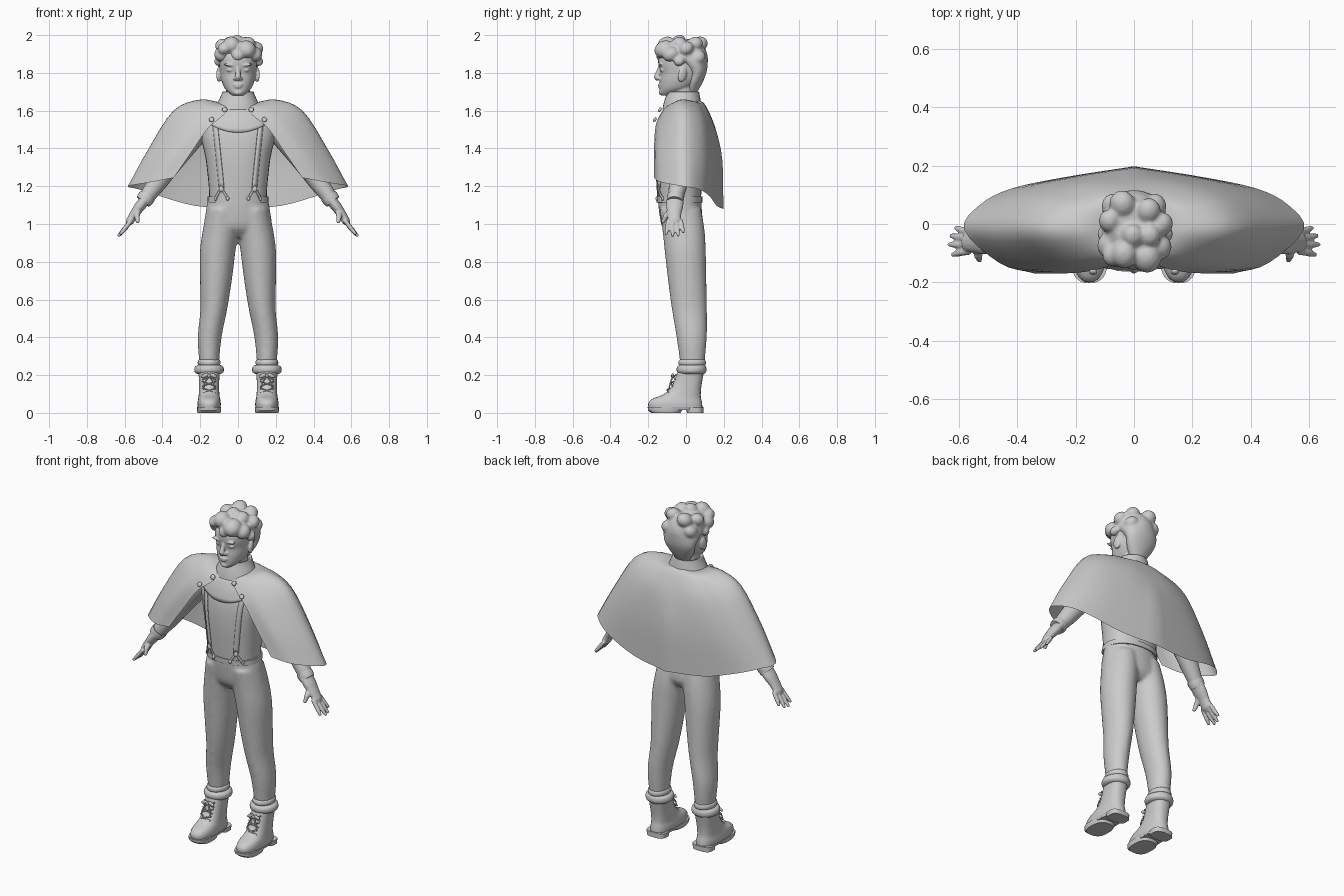
import bpy, bmesh, math
from mathutils import Vector, Matrix

GREY = bpy.data.materials.new("plain_grey")
GREY.diffuse_color = (0.6, 0.6, 0.6, 1)
N = 32


def finish(name, bm, mirror=False, angle=50):
    bmesh.ops.recalc_face_normals(bm, faces=bm.faces)
    me = bpy.data.meshes.new(name)
    bm.to_mesh(me)
    bm.free()
    ob = bpy.data.objects.new(name, me)
    bpy.context.collection.objects.link(ob)
    me.materials.append(GREY)
    me.shade_smooth()
    me.set_sharp_from_angle(angle=math.radians(angle))
    if mirror:
        ob.modifiers.new("mirror", 'MIRROR').use_clip = True
    return ob


def blend(ob, voxel, smooth=4):
    """Fuse overlapping volumes into one smooth skin, before any mirroring."""
    m = ob.modifiers.new("fuse", 'REMESH')
    m.mode, m.voxel_size, m.use_smooth_shade = 'VOXEL', voxel, True
    s = ob.modifiers.new("soften", 'SMOOTH')
    s.iterations, s.factor = smooth, 0.5


def skin(bm, rings, caps=True):
    vs = [[bm.verts.new(p) for p in r] for r in rings]
    for a, b in zip(vs, vs[1:]):
        for i in range(len(a)):
            j = (i + 1) % len(a)
            bm.faces.new((a[i], a[j], b[j], b[i]))
    if caps:
        bm.faces.new(vs[0])
        bm.faces.new(vs[-1])


def catmull(pts, steps):
    """Smooth samples through a list of number tuples."""
    P = [Vector(p) for p in pts]
    P = [P[0] * 2 - P[1]] + P + [P[-1] * 2 - P[-2]]
    out = []
    for a, b, c, d in zip(P, P[1:], P[2:], P[3:]):
        for k in range(steps):
            t = k / steps
            out.append(0.5 * (2 * b + (c - a) * t + (2 * a - 5 * b + 4 * c - d) * t ** 2
                              + (3 * b - a - 3 * c + d) * t ** 3))
    return out + [P[-2]]


def loft(bm, rows, steps=3, power=2.0, side=1, caps=True):
    """Stack of horizontal ovals; a row is (z, centre x, front y, back y, half width)."""
    rings = []
    for z, cx, y0, y1, rx in catmull(rows, steps):
        ring = []
        for i in range(N):
            a = 2 * math.pi * i / N
            c, s = math.cos(a), math.sin(a)
            e = 2 / power
            ring.append((side * (cx + rx * math.copysign(abs(c) ** e, c)),
                         (y0 + y1) / 2 + (y1 - y0) / 2 * math.copysign(abs(s) ** e, s), z))
        rings.append(ring)
    skin(bm, rings, caps)


def tube(bm, pts, n=12, flat=1.0):
    """Round limb through (x, y, z, radius) points; flat scales it across y."""
    P = [Vector(p[:3]) for p in pts]
    rings = []
    for i, p in enumerate(P):
        d = (P[min(i + 1, len(P) - 1)] - P[max(i - 1, 0)]).normalized()
        ref = Vector((0, 1, 0)) if abs(d.y) < 0.9 else Vector((1, 0, 0))
        u = (ref - d * ref.dot(d)).normalized()
        v = d.cross(u)
        r = pts[i][3]
        rings.append([p + r * (flat * math.cos(2 * math.pi * k / n) * u
                               + math.sin(2 * math.pi * k / n) * v) for k in range(n)])
    skin(bm, rings)


def ball(bm, c, s, rot=(0, 0, 0)):
    R = Matrix.Rotation(rot[0], 4, 'X') @ Matrix.Rotation(rot[1], 4, 'Y') @ Matrix.Rotation(rot[2], 4, 'Z')
    bmesh.ops.create_uvsphere(bm, u_segments=16, v_segments=10, radius=1,
                              matrix=Matrix.Translation(c) @ R @ Matrix.Diagonal((*s, 1)))


# trousers: two legs fused with the hips
bm = bmesh.new()
for s in (-1, 1):
    loft(bm, [(0.26, .153, -.03, .098, .052), (0.40, .15, -.05, .11, .063), (0.55, .128, -.075, .11, .071),
              (0.70, .117, -.095, .108, .084), (0.85, .108, -.112, .105, .094), (0.97, .092, -.125, .098, .094),
              (1.08, .08, -.14, .08, .083)], side=s)
loft(bm, [(0.93, 0, -.08, .06, .10), (0.98, 0, -.125, .09, .175), (1.06, 0, -.142, .085, .172),
          (1.14, 0, -.15, .08, .158)])
blend(finish("trousers", bm), 0.011)

# shirt torso
TORSO = [(1.11, 0, -.15, .08, .152), (1.2, 0, -.156, .082, .155), (1.35, 0, -.163, .09, .172),
         (1.47, 0, -.155, .095, .198), (1.56, 0, -.13, .085, .19), (1.62, 0, -.1, .07, .12), (1.66, 0, -.08, .05, .07)]
bm = bmesh.new()
loft(bm, TORSO, power=2.3)
finish("shirt", bm)


def chest(x, z, gap=0.006):
    """Point just in front of the shirt at a given x and z."""
    row = min(catmull(TORSO, 12), key=lambda r: abs(r[0] - z))
    _, _, y0, y1, rx = row
    k = max(0, 1 - (abs(x) / rx) ** 2.3) ** (1 / 2.3)
    return Vector((x, (y0 + y1) / 2 - (y1 - y0) / 2 * k - gap, z))


# waistband
bm = bmesh.new()
loft(bm, [(1.115, 0, -.156, .087, .162), (1.145, 0, -.158, .087, .161)], steps=1, power=2.2)
finish("waistband", bm)

# suspenders with forked ends
bm = bmesh.new()
for w0, a, b in ((.013, (.122, 1.53), (.088, 1.19)), (.006, (.088, 1.19), (.055, 1.135)),
                 (.006, (.088, 1.19), (.118, 1.135))):
    prev = None
    for k in range(13):
        x, z = (a[i] + (b[i] - a[i]) * k / 12 for i in (0, 1))
        cur = [bm.verts.new(chest(x + d, z)) for d in (-w0, w0)]
        if prev:
            bm.faces.new((prev[0], prev[1], cur[1], cur[0]))
        prev = cur
finish("suspenders", bm, True).modifiers.new("thick", 'SOLIDIFY').thickness = 0.006
bm = bmesh.new()
ball(bm, chest(.088, 1.185), (.014, .007, .016))
for x in (.055, .118):
    ball(bm, chest(x, 1.135), (.009, .008, .012))
finish("suspender_clips", bm, True)

# front yoke below the collar
bm = bmesh.new()
grid = []
for i in range(17):
    x = -.145 + .29 * i / 16
    low = 1.485 + .04 * (x / .145) ** 2
    grid.append([bm.verts.new(chest(x, low + (1.615 - .045 * (x / .145) ** 2 - low) * j / 6, .012)) for j in range(7)])
for a, b in zip(grid, grid[1:]):
    for j in range(6):
        bm.faces.new((a[j], b[j], b[j + 1], a[j + 1]))
finish("front_yoke", bm).modifiers.new("thick", 'SOLIDIFY').thickness = 0.006

# cape: columns run from neck to hem, from the front edge round to the back
COLUMNS = [
    [(.04, -.115, 1.61), (.09, -.145, 1.565), (.16, -.163, 1.505), (.25, -.17, 1.375), (.34, -.17, 1.245)],
    [(.07, -.09, 1.63), (.16, -.11, 1.61), (.25, -.135, 1.53), (.36, -.145, 1.38), (.46, -.135, 1.222)],
    [(.09, -.03, 1.64), (.20, -.03, 1.657), (.34, -.03, 1.60), (.475, -.03, 1.395), (.583, -.02, 1.2)],
    [(.08, .03, 1.645), (.19, .045, 1.645), (.31, .065, 1.57), (.43, .07, 1.38), (.53, .065, 1.185)],
    [(.055, .06, 1.65), (.14, .085, 1.625), (.24, .115, 1.53), (.33, .13, 1.35), (.42, .122, 1.15)],
    [(.03, .07, 1.655), (.075, .10, 1.625), (.125, .145, 1.52), (.18, .165, 1.33), (.23, .162, 1.097)],
    [(0, .073, 1.655), (0, .105, 1.625), (0, .155, 1.51), (0, .192, 1.34), (0, .198, 1.08)]]
bm = bmesh.new()
down = [catmull(c, 4) for c in COLUMNS]
rows = [[bm.verts.new(p) for p in catmull(r, 4)] for r in zip(*down)]
for r in rows:
    r[-1].co.x = 0
for a, b in zip(rows, rows[1:]):
    for i in range(len(a) - 1):
        bm.faces.new((a[i], a[i + 1], b[i + 1], b[i]))
finish("cape", bm, True)

# collar with rolled rim
bm = bmesh.new()
loft(bm, [(1.605, 0, -.125, .085, .125), (1.64, 0, -.118, .08, .108), (1.685, 0, -.104, .072, .088),
          (1.70, 0, -.1, .068, .083), (1.695, 0, -.09, .058, .072), (1.67, 0, -.088, .056, .07)], caps=False)
finish("collar", bm)

# cape buttons
bm = bmesh.new()
for x, y, z in ((.07, -.138, 1.605), (.14, -.165, 1.553)):
    ball(bm, (x, y, z), (.014, .008, .014), (-.5, 0, 0))
finish("buttons", bm, True)

# sleeves with cuff
bm = bmesh.new()
tube(bm, [(.13, -.01, 1.56, .06), (.19, -.015, 1.535, .075), (.26, -.02, 1.45, .07), (.35, -.025, 1.33, .06),
          (.43, -.04, 1.215, .05), (.485, -.055, 1.14, .04)], 20)
tube(bm, [(.478, -.055, 1.15, .044), (.488, -.056, 1.136, .046), (.503, -.058, 1.118, .042)], 20)
finish("sleeves", bm, True)

# hands: palm, fingers and thumb
bm = bmesh.new()
tube(bm, [(.49, -.057, 1.13, .03), (.522, -.06, 1.09, .029), (.548, -.062, 1.055, .024),
          (.572, -.062, 1.015, .022), (.583, -.062, .998, .014)], 14, 1.55)
for y0, y1, x, z in ((-.028, -.012, .612, .955), (-.05, -.04, .630, .938), (-.073, -.070, .636, .935),
                     (-.094, -.106, .624, .945)):
    tube(bm, [(.565, y0, 1.02, .012), ((.578 + x) / 2, (y0 + y1) / 2, (1.0 + z) / 2, .012), (x, y1, z, .008)], 10)
tube(bm, [(.53, -.075, 1.075, .016), (.535, -.108, 1.04, .015), (.53, -.125, 1.005, .009)], 10)
h = finish("hands", bm)
blend(h, 0.005, 2)
h.modifiers.new("mirror", 'MIRROR')

# boots
bm = bmesh.new()
loft(bm, [(.018, .153, -.195, .088, .06), (.05, .153, -.2, .085, .062), (.075, .153, -.178, .08, .058),
          (.095, .153, -.125, .078, .055), (.13, .153, -.083, .08, .053), (.18, .153, -.058, .088, .054),
          (.235, .153, -.04, .098, .058)], power=2.4)
finish("boots", bm, True)
bm = bmesh.new()
loft(bm, [(0, .153, .005, .092, .06), (.028, .153, 0, .092, .062)], 1, 3)
loft(bm, [(0, .153, -.185, -.03, .06), (.012, .153, -.2, -.022, .064), (.03, .153, -.203, -.015, .064)], 1, 2.6)
loft(bm, [(.014, .153, -.19, .09, .058), (.03, .153, -.2, .092, .063)], 1, 2.4)
finish("soles", bm, True, 35)

# rolled cuffs above the boots
bm = bmesh.new()
loft(bm, [(.205, .153, -.035, .095, .06), (.215, .153, -.046, .106, .075), (.23, .153, -.05, .109, .078),
          (.245, .153, -.046, .106, .074), (.253, .153, -.035, .1, .06)], 2)
loft(bm, [(.25, .153, -.034, .1, .054), (.26, .153, -.04, .105, .06), (.275, .153, -.038, .104, .059),
          (.283, .153, -.03, .098, .052)], 2)
finish("boot_cuffs", bm, True)

# crossed laces and bow
bm = bmesh.new()
for z, y in ((.19, -.058), (.155, -.072), (.12, -.092)):
    for s in (-1, 1):
        tube(bm, [(.153 - s * .035, y + .006, z + .012, .004), (.153, y - .008, z, .004),
                  (.153 + s * .035, y, z - .014, .004)], 6)
for s in (-1, 1):
    ball(bm, (.153 + s * .022, -.07, .198), (.022, .007, .01), (0, s * .4, 0))
    tube(bm, [(.153, -.07, .195, .004), (.153 + s * .025, -.082, .16, .004), (.153 + s * .03, -.092, .125, .003)], 6)
ball(bm, (.153, -.072, .196), (.009, .008, .009))
finish("laces", bm, True)

# head: skull, neck, nose, brows, lips and ears
bm = bmesh.new()
loft(bm, [(1.68, 0, -.13, -.07, .028), (1.695, 0, -.138, -.03, .048), (1.72, 0, -.139, .03, .072),
          (1.76, 0, -.139, .07, .088), (1.80, 0, -.136, .09, .095), (1.84, 0, -.146, .1, .1), (1.88, 0, -.145, .1, .1),
          (1.92, 0, -.12, .09, .09), (1.95, 0, -.07, .05, .05)], power=2.2)
loft(bm, [(1.6, 0, -.085, .055, .07), (1.66, 0, -.082, .05, .064), (1.75, 0, -.08, .05, .062)])
tube(bm, [(0, -.136, 1.832, .010), (0, -.147, 1.80, .013), (0, -.156, 1.778, .016), (0, -.146, 1.763, .013)])
ball(bm, (0, -.139, 1.737), (.027, .01, .006))
ball(bm, (0, -.138, 1.726), (.022, .01, .007))
ball(bm, (0, -.132, 1.695), (.022, .012, .013))
for s in (-1, 1):
    ball(bm, (s * .016, -.144, 1.77), (.010, .011, .009))
    ball(bm, (s * .043, -.136, 1.842), (.033, .012, .008), (0, -s * .1, s * -.1))
    ball(bm, (s * .041, -.126, 1.815), (.02, .012, .009))
    ball(bm, (s * .102, -.02, 1.79), (.012, .024, .04), (-.2, 0, s * .3))
blend(finish("head", bm), 0.005, 2)

# hair: shell with tousled curls
bm = bmesh.new()
loft(bm, [(1.695, 0, 0, .058, .045), (1.75, 0, 0, .088, .08), (1.80, 0, .01, .108, .098), (1.85, 0, -.04, .115, .109),
          (1.89, 0, -.125, .115, .11), (1.93, 0, -.125, .1, .1), (1.965, 0, -.08, .07, .065)])
for x, y, z, r in ((-.035, -.105, 1.95, .045), (.045, -.115, 1.925, .05), (0, -.12, 1.895, .037),
                   (.088, -.08, 1.9, .042), (-.085, -.075, 1.90, .042), (-.075, -.11, 1.93, .034),
                   (.097, .0, 1.93, .038), (-.085, .01, 1.945, .037), (-.005, -.04, 1.965, .038),
                   (.05, .045, 1.952, .042), (-.04, .068, 1.95, .045), (.108, -.035, 1.862, .027),
                   (-.1, -.035, 1.862, .027), (.055, -.04, 1.955, .038), (.07, .06, 1.88, .042), (-.07, .06, 1.89, .042)):
    ball(bm, (x, y, z), (r, r * 1.1, r * .9), (.5, x * 5, 0))
blend(finish("hair", bm), 0.008, 2)
